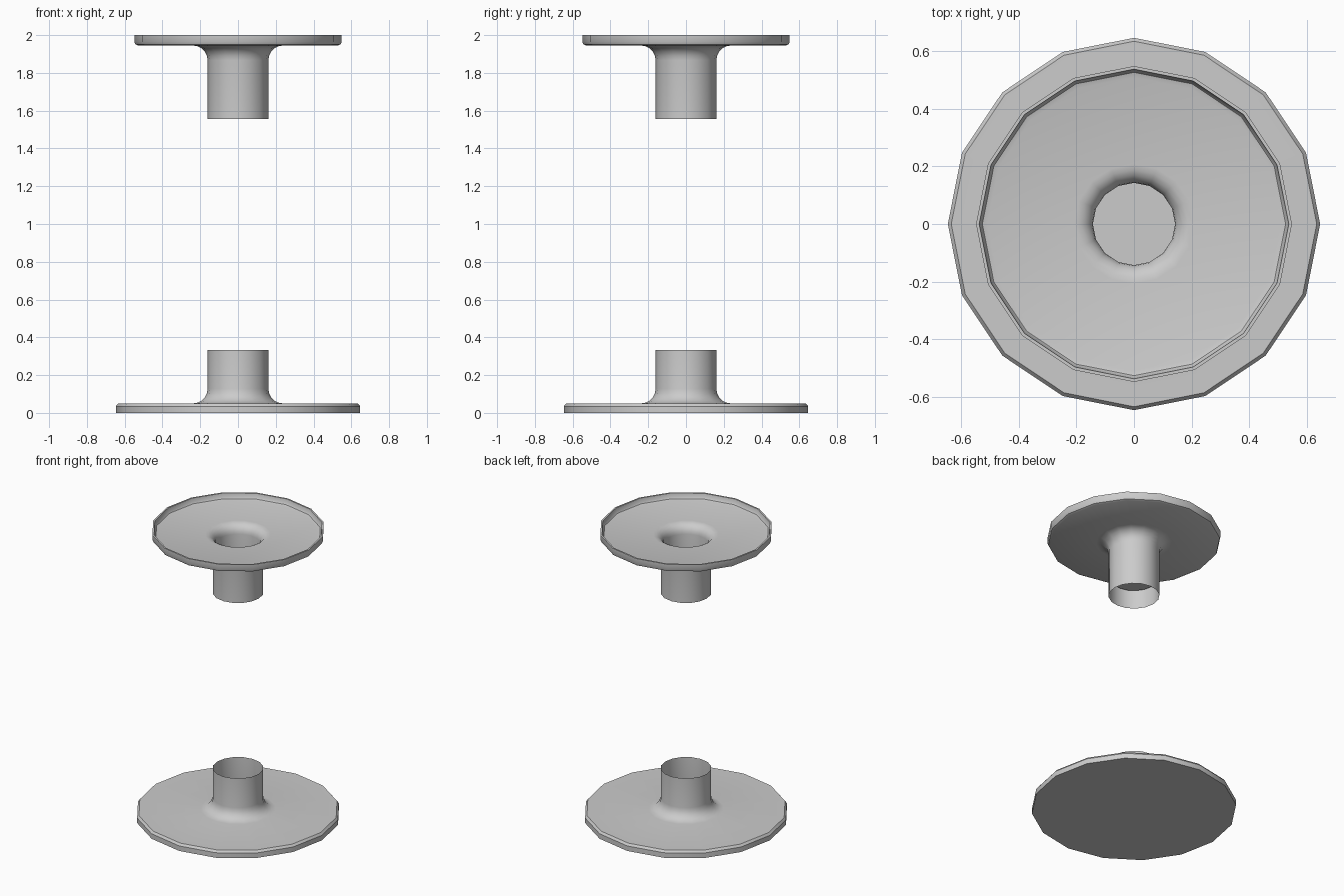
import bpy
import bmesh
from math import cos, sin, tau, radians

SIDES = 16

cube = bpy.data.objects.get("Cube")
if cube:
    bpy.data.objects.remove(cube, do_unlink=True)

grey = bpy.data.materials.new("plain grey")
grey.use_nodes = True
colour = (0.6, 0.6, 0.6, 1)
grey.diffuse_color = colour
grey.node_tree.nodes["Principled BSDF"].inputs["Base Color"].default_value = colour


def fillet(r, z, size, up):
    """Curved flare from a flat disc (outer end) into a tube of radius r."""
    steps = 5
    return [(r + size * (1 - sin(a)), z + up * size * (1 - cos(a)))
            for a in (tau / 4 * i / steps for i in range(steps + 1))]


def lathe(name, profile, cap_start=False, cap_end=False):
    """Sweep (radius, height) points around z."""
    bm = bmesh.new()
    rings = [[bm.verts.new((r * cos(tau * i / SIDES), r * sin(tau * i / SIDES), z))
              for i in range(SIDES)] for r, z in profile]
    for low, high in zip(rings, rings[1:]):
        for i in range(SIDES):
            j = (i + 1) % SIDES
            bm.faces.new((low[i], low[j], high[j], high[i]))
    if cap_start:
        bm.faces.new(rings[0][::-1])
    if cap_end:
        bm.faces.new(rings[-1])
    mesh = bpy.data.meshes.new(name)
    bm.to_mesh(mesh)
    bm.free()
    mesh.materials.append(grey)
    obj = bpy.data.objects.new(name, mesh)
    bpy.context.collection.objects.link(obj)
    bpy.ops.object.select_all(action="DESELECT")
    obj.select_set(True)
    bpy.context.view_layer.objects.active = obj
    bpy.ops.object.shade_smooth_by_angle(angle=radians(30))
    return obj


# Base disc with bevelled rim, flaring into an open upright tube
lathe("base_flange",
      [(0.647, 0), (0.647, 0.035), (0.635, 0.05)]
      + fillet(0.161, 0.05, 0.078, 1)
      + [(0.161, 0.333)],
      cap_start=True)

# Upper dish: open tube, flare, underside, rim, sunken floor and closed well
lathe("top_flange",
      [(0.161, 1.555)]
      + fillet(0.161, 1.945, 0.078, -1)[::-1]
      + [(0.53, 1.945), (0.543, 1.951), (0.549, 1.965), (0.549, 2.0),
         (0.538, 2.0), (0.534, 1.975), (0.527, 1.965), (0.51, 1.96)]
      + fillet(0.143, 1.96, 0.065, -1)
      + [(0.143, 1.675)],
      cap_end=True)
